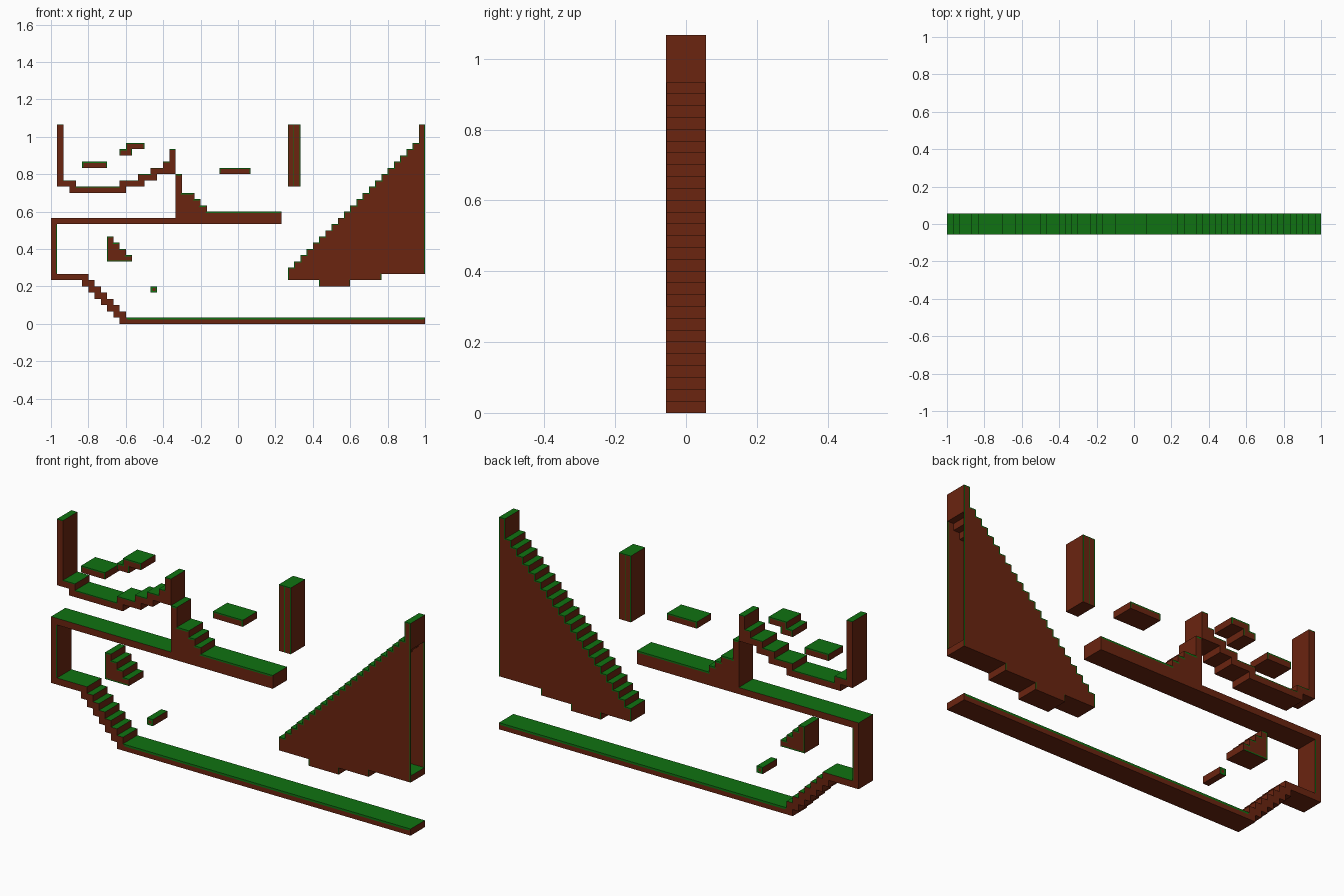
import bpy, bmesh
from mathutils import Vector

cube = bpy.data.objects.get("Cube")
if cube:
    bpy.data.objects.remove(cube, do_unlink=True)

U = 2 / 60        # one block
DEPTH = 0.057     # half thickness of the level
SKIN = 0.004      # thickness of the ramp side walls
DIRS = {"u": Vector((0, 0, 1)), "d": Vector((0, 0, -1)),
        "l": Vector((-1, 0, 0)), "r": Vector((1, 0, 0))}


def material(name, rgb):
    m = bpy.data.materials.new(name)
    m.use_nodes = True
    m.diffuse_color = (*rgb, 1)
    m.node_tree.nodes["Principled BSDF"].inputs["Base Color"].default_value = (*rgb, 1)
    return m


MATS = [material("earth_brown", (0.145, 0.018, 0.005)),
        material("grass_green", (0.005, 0.17, 0.006))]


def outline(path):
    """Right-angled outline from alternating x, z block values."""
    x, z = path[0], path[1]
    pts = [(x, z)]
    for n, v in enumerate(path[2:]):
        if n % 2 == 0:
            x = v
        else:
            z = v
        pts.append((x, z))
    pts.append((path[0], z))
    return pts


def part(name, path, rim="u", y0=-DEPTH, y1=DEPTH, lip=0.006):
    """Extrude an outline; grass on upward faces and on the chosen rims."""
    bm = bmesh.new()
    verts = [bm.verts.new((x * U - 1, y0, z * U)) for x, z in outline(path)]
    face = bm.faces.new(verts)
    ext = bmesh.ops.extrude_face_region(bm, geom=[face])["geom"]
    moved = [g for g in ext if isinstance(g, bmesh.types.BMVert)]
    bmesh.ops.translate(bm, verts=moved, vec=(0, y1 - y0, 0))
    bmesh.ops.recalc_face_normals(bm, faces=bm.faces[:])
    bm.normal_update()
    caps = [f for f in bm.faces if abs(f.normal.y) > 0.9]
    for f in bm.faces:
        f.material_index = int(f.normal.z > 0.9)
    if rim:
        ring = bmesh.ops.inset_individual(bm, faces=caps, thickness=lip,
                                          use_even_offset=True)["faces"]
        bm.normal_update()
        for f in ring:
            sides = [g for e in f.edges for g in e.link_faces if abs(g.normal.y) < 0.5]
            f.material_index = int(any(g.normal.dot(DIRS[c]) > 0.9
                                       for g in sides for c in rim))
    mesh = bpy.data.meshes.new(name)
    bm.to_mesh(mesh)
    bm.free()
    for m in MATS:
        mesh.materials.append(m)
    ob = bpy.data.objects.new(name, mesh)
    bpy.context.scene.collection.objects.link(ob)
    return ob


def block(name, x0, x1, z0, z1, rim="u", **kw):
    return part(name, [x0, z0, x1, z1], rim, **kw)


def run(pairs):
    return [v for p in pairs for v in p]


# Lower floor with the staircase at its left end
block("lower_floor", 12, 60, 0, 1, lip=0.01)
part("cave_stairs", [0, 7] + run((i, 11 - i) for i in range(5, 12))
     + [12, 2] + run((i, 14 - i) for i in range(11, 5, -1)), "")

# Cave wall and its roof
block("cave_wall", 0, 1, 8, 16, "r")
block("cave_roof", 0, 20, 16, 17, "")

# Hill with a long terrace
part("hill_terrace", [20, 16, 37, 18, 25, 19, 24, 20, 23, 21, 21, 24], lip=0.008)

# Upper valley between two posts
part("upper_valley", [1, 22, 3, 21, 12, 22, 15, 23, 17, 24, 20, 28, 19, 26, 18, 25,
                      16, 24, 14, 23, 11, 22, 4, 23, 2, 32], "u", lip=0.004)

# Floating pieces
block("floating_slab_left", 5, 9, 25, 26, "ulr")
part("floating_step", [11, 27, 13, 28, 15, 29, 12, 28], "ulr")
block("floating_slab_middle", 27, 32, 24, 25, "ulr")
part("cave_steps", [9, 10, 13, 11, 12, 12, 11, 13, 10, 14], "uld")
block("cave_cube", 16, 17, 5, 6, "udlr", lip=0.009)

# Hanging column, two blocks wide
block("column_left_half", 38, 39, 22, 32, "ulr", lip=0.004)
block("column_right_half", 39, 40, 22, 32, "ur", lip=0.004)

# Great ramp: stepped top, base layer, thin side walls, open at the right end
tops = run((i, i - 30) for i in range(59, 38, -1))
inner = DEPTH - SKIN / 2
part("ramp_steps", [38, 7] + run((i, i - 31) for i in range(39, 60)) + [60, 32] + tops,
     "", -inner, inner)
base = [38, 7, 43, 6, 48, 7, 53, 8, 60]
part("ramp_base", base + [9], "", -inner, inner)
for side, y in (("front", -DEPTH), ("back", DEPTH - SKIN)):
    part("ramp_wall_" + side, base + [32] + tops, "ulr", y, y + SKIN, lip=0.005)
